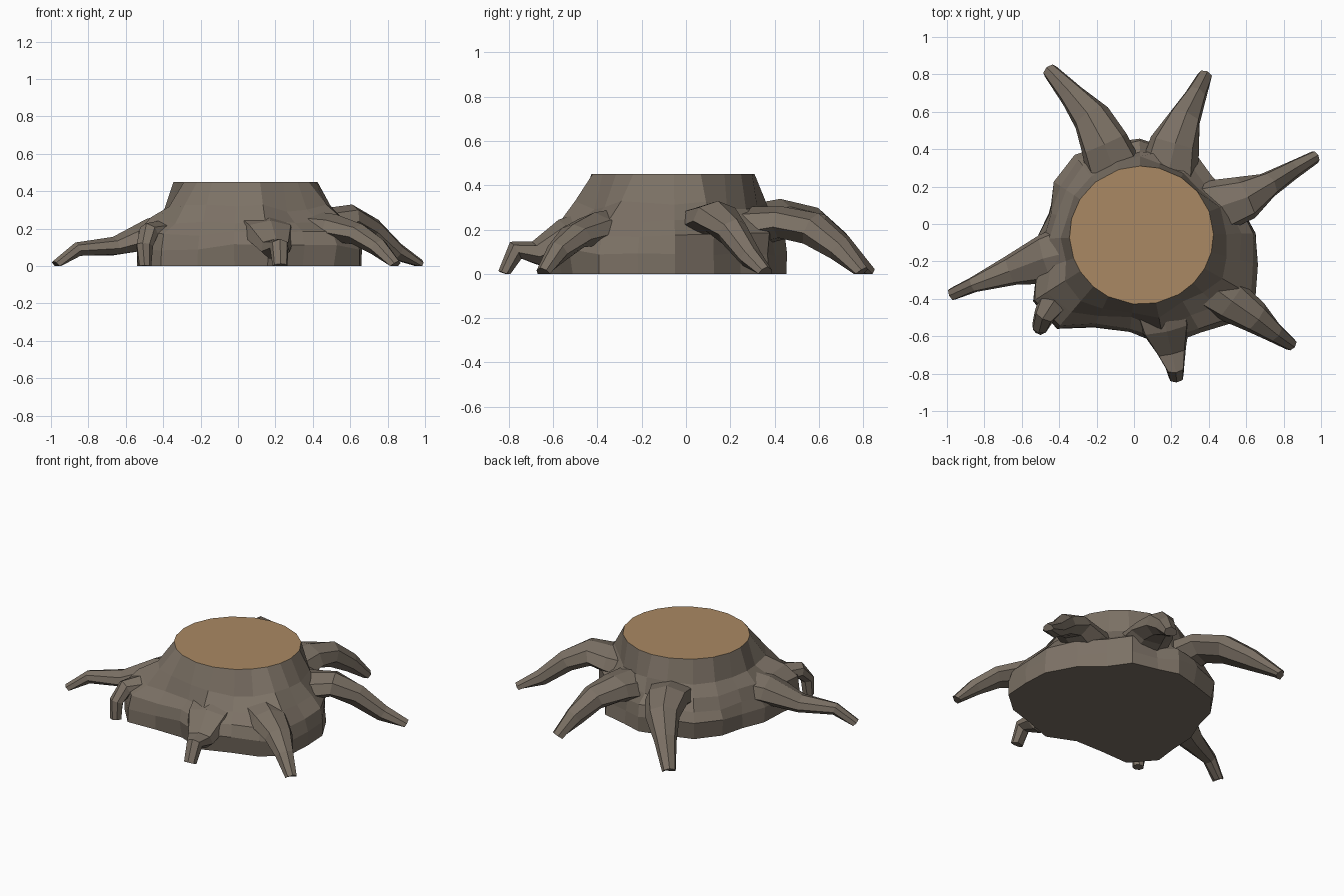
import bpy, bmesh, math, random
from mathutils import Vector

random.seed(4)


def material(name, rgb):
    m = bpy.data.materials.new(name)
    m.diffuse_color = (*rgb, 1)
    return m


bark = material("bark", (0.20, 0.165, 0.13))
wood = material("cut wood", (0.40, 0.25, 0.125))


def loft(name, rings, mats):
    """Skin a list of equal-sized vertex rings and cap both ends."""
    bm = bmesh.new()
    vs = [[bm.verts.new(p) for p in ring] for ring in rings]
    n = len(vs[0])
    for a, b in zip(vs, vs[1:]):
        for i in range(n):
            j = (i + 1) % n
            bm.faces.new((a[i], a[j], b[j], b[i]))
    bm.faces.new(vs[0][::-1])
    top = bm.faces.new(vs[-1])
    top.material_index = len(mats) - 1
    bmesh.ops.recalc_face_normals(bm, faces=bm.faces)
    me = bpy.data.meshes.new(name)
    bm.to_mesh(me)
    bm.free()
    for m in mats:
        me.materials.append(m)
    ob = bpy.data.objects.new(name, me)
    bpy.context.collection.objects.link(ob)
    return ob


# Trunk: flared base outline blended up into a nearly round cut top
flare = [(0.66, -0.05), (0.56, 0.13), (0.42, 0.25), (0.33, 0.38), (0.16, 0.42),
         (0.03, 0.46), (-0.12, 0.42), (-0.31, 0.36), (-0.42, 0.22), (-0.46, 0.06),
         (-0.52, -0.08), (-0.53, -0.26), (-0.55, -0.42), (-0.42, -0.57), (-0.22, -0.56),
         (-0.02, -0.56), (0.16, -0.64), (0.35, -0.57), (0.52, -0.52), (0.66, -0.40),
         (0.67, -0.22)]
cx, cy = 0.04, -0.06
rings = []
for z, t in [(0, 0.96), (0.10, 1.0), (0.17, 0.88), (0.24, 0.62), (0.31, 0.28), (0.45, 0)]:
    ring = []
    for x, y in flare:
        a = math.atan2(y - cy, x - cx)
        px, py = cx + 0.385 * math.cos(a), cy + 0.37 * math.sin(a)
        wob = random.uniform(-0.02, 0.02) if 0.05 < z < 0.4 else 0
        ring.append((px + (x - px) * t + wob * math.cos(a),
                     py + (y - py) * t + wob * math.sin(a),
                     z + (wob if z < 0.4 else 0)))
    rings.append(ring)
loft("trunk", rings, [bark, wood])


# Roots: path points are x, y, z, half width, half thickness
def root(name, path, sides=7):
    pts = [Vector(p[:3]) for p in path]
    rings = []
    for i, (p, row) in enumerate(zip(pts, path)):
        d = (pts[min(i + 1, len(pts) - 1)] - pts[max(i - 1, 0)]).normalized()
        side = d.cross(Vector((0, 0, 1))).normalized()
        up = side.cross(d)
        ring = []
        for k in range(sides):
            a = math.tau * k / sides + math.pi / 2
            j = random.uniform(0.93, 1.07)
            v = p + side * (math.cos(a) * row[3] * j) + up * (math.sin(a) * row[4] * j)
            v.z = max(v.z, 0)
            ring.append(v)
        rings.append(ring)
    loft(name, rings, [bark])


root("left_root", [(-.22, -.12, .20, .19, .10), (-.47, -.18, .17, .14, .09),
                   (-.66, -.25, .105, .085, .05), (-.86, -.325, .09, .045, .04),
                   (-.97, -.375, .0, .035, .035)])
root("back_left_root", [(-.08, .22, .20, .17, .10), (-.16, .43, .255, .14, .08),
                        (-.235, .57, .22, .105, .08), (-.33, .69, .13, .07, .065),
                        (-.45, .82, .0, .04, .04)])
root("back_right_root", [(.17, .22, .20, .16, .10), (.22, .43, .23, .13, .08),
                         (.27, .57, .20, .09, .075), (.33, .69, .11, .06, .06),
                         (.38, .79, .0, .04, .04)])
root("right_root", [(.28, .04, .20, .16, .10), (.48, .10, .23, .14, .08),
                    (.60, .14, .255, .12, .075), (.72, .21, .19, .075, .065),
                    (.85, .29, .075, .05, .05), (.97, .36, .0, .035, .035)])
root("front_right_root", [(.32, -.26, .20, .15, .10), (.52, -.41, .20, .12, .075),
                          (.65, -.50, .17, .085, .06), (.75, -.58, .10, .055, .05),
                          (.84, -.645, .0, .035, .035)])
root("front_root", [(.13, -.36, .21, .17, .10), (.17, -.55, .17, .14, .08),
                    (.20, -.68, .09, .085, .06), (.22, -.77, .105, .05, .045),
                    (.225, -.82, .0, .04, .03)])
root("front_left_root", [(-.30, -.27, .17, .12, .09), (-.42, -.40, .18, .09, .06),
                         (-.48, -.49, .18, .06, .05), (-.50, -.55, .11, .045, .04),
                         (-.50, -.56, .0, .035, .035)])
